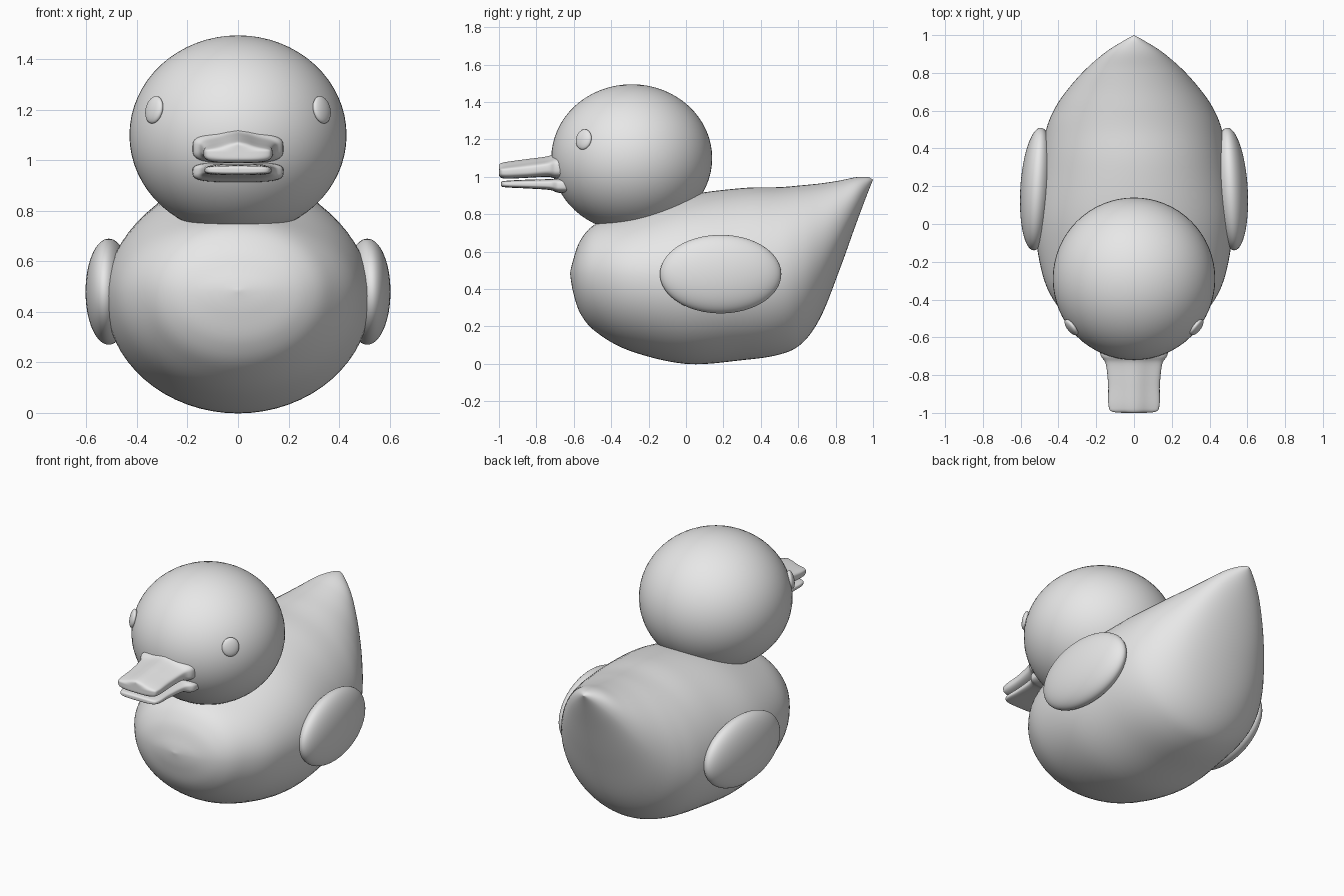
import bpy
import bmesh
import math
from mathutils import Vector, Matrix

default_cube = bpy.data.objects.get("Cube")
if default_cube:
    bpy.data.objects.remove(default_cube, do_unlink=True)

# One plain grey for the whole model
grey = bpy.data.materials.new("plain_grey")
grey.use_nodes = True
colour = (0.8, 0.8, 0.8, 1)
grey.diffuse_color = colour
for node in grey.node_tree.nodes:
    if node.type == "BSDF_PRINCIPLED":
        node.inputs["Base Color"].default_value = colour


def finish(name, bm):
    """Turn a bmesh into a smooth shaded, coloured object."""
    bmesh.ops.recalc_face_normals(bm, faces=bm.faces)
    mesh = bpy.data.meshes.new(name)
    bm.to_mesh(mesh)
    bm.free()
    mesh.materials.append(grey)
    for polygon in mesh.polygons:
        polygon.use_smooth = True
    part = bpy.data.objects.new(name, mesh)
    bpy.context.collection.objects.link(part)
    return part


def ellipsoid(name, centre, radii, rotation=Matrix()):
    bm = bmesh.new()
    bmesh.ops.create_uvsphere(bm, u_segments=64, v_segments=32, radius=1)
    transform = Matrix.Translation(centre) @ rotation @ Matrix.Diagonal((*radii, 1))
    bmesh.ops.transform(bm, matrix=transform, verts=bm.verts)
    return finish(name, bm)


def spline(keys, steps):
    """Sample a smooth curve through the key sections."""
    keys = [Vector(key) for key in keys]
    padded = [keys[0]] + keys + [keys[-1]]
    samples = []
    for a, b, c, d in zip(padded, padded[1:], padded[2:], padded[3:]):
        for step in range(steps):
            t = step / steps
            samples.append(b + (c - a) * t / 2
                           + (a * 2 - b * 5 + c * 4 - d) * t ** 2 / 2
                           + (b * 3 - a - c * 3 + d) * t ** 3 / 2)
    return samples + [keys[-1]]


def loft(name, keys, power=2.0, crest=0.0, steps=6, sides=64):
    """Skin sections (y, half width, bottom, widest height, top)."""
    bm = bmesh.new()
    rings = []
    for y, width, bottom, middle, top in spline(keys, steps):
        width = max(width, 0)
        ring = []
        for side in range(sides):
            angle = math.tau * side / sides
            c, s = math.cos(angle), math.sin(angle)
            across = math.copysign(abs(c) ** (2 / power), c)
            up = math.copysign(abs(s) ** (2 / power), s)
            z = middle + up * (top - middle if up > 0 else middle - bottom)
            if up > 0 and width > 0:
                z += crest * up * math.exp(-(across / 0.45) ** 2)
            ring.append(bm.verts.new((width * across, y, z)))
        rings.append(ring)
    for ring, following in zip(rings, rings[1:]):
        for i in range(sides):
            j = (i + 1) % sides
            bm.faces.new((ring[i], ring[j], following[j], following[i]))
    if keys[-1][1] > 0:
        bm.faces.new(rings[-1])
    bmesh.ops.remove_doubles(bm, verts=bm.verts, dist=0.0003)
    return finish(name, bm)


# Body with blunt breast and upswept pointed tail
loft("body", [
    (-.62, 0, .485, .485, .485),
    (-.605, .14, .39, .48, .55),
    (-.565, .27, .27, .48, .66),
    (-.48, .37, .17, .48, .75),
    (-.3, .475, .07, .47, .81),
    (0, .525, 0, .46, .9),
    (.3, .5, .02, .46, .94),
    (.5, .465, .05, .48, .945),
    (.62, .415, .11, .52, .955),
    (.72, .345, .25, .6, .965),
    (.82, .255, .5, .72, .98),
    (.91, .15, .75, .86, .998),
    (.97, .055, .91, .95, .999),
    (1, 0, .985, .985, .985),
])

# Head
ellipsoid("head", (0, -.29, 1.1), (.43, .43, .395))

# Upper and lower bill, flaring where they meet the head
loft("upper_bill", [
    (-1, 0, 1.02, 1.025, 1.03),
    (-.995, .11, 1, 1.03, 1.045),
    (-.96, .135, .99, 1.03, 1.055),
    (-.85, .137, .995, 1.035, 1.07),
    (-.74, .15, 1, 1.05, 1.085),
    (-.69, .178, .99, 1.05, 1.105),
    (-.6, .178, .99, 1.05, 1.105),
], power=3.5, crest=.025)
loft("lower_bill", [
    (-.99, 0, .96, .96, .96),
    (-.985, .1, .948, .96, .975),
    (-.95, .13, .943, .96, .98),
    (-.85, .132, .938, .96, .985),
    (-.73, .145, .93, .96, .988),
    (-.68, .178, .915, .955, .992),
    (-.6, .178, .915, .955, .992),
], power=3.5)

# Paired wings and eyes
for side, label in ((1, "left"), (-1, "right")):
    ellipsoid(label + "_wing", (side * .512, .185, .48), (.09, .325, .21),
              Matrix.Rotation(side * .06, 4, "Z"))
    outward = Vector((side * .335, -.26, .09))
    ellipsoid(label + "_eye", (side * .332, -.547, 1.2), (.05, .055, .02),
              outward.to_track_quat("Z", "Y").to_matrix().to_4x4())
